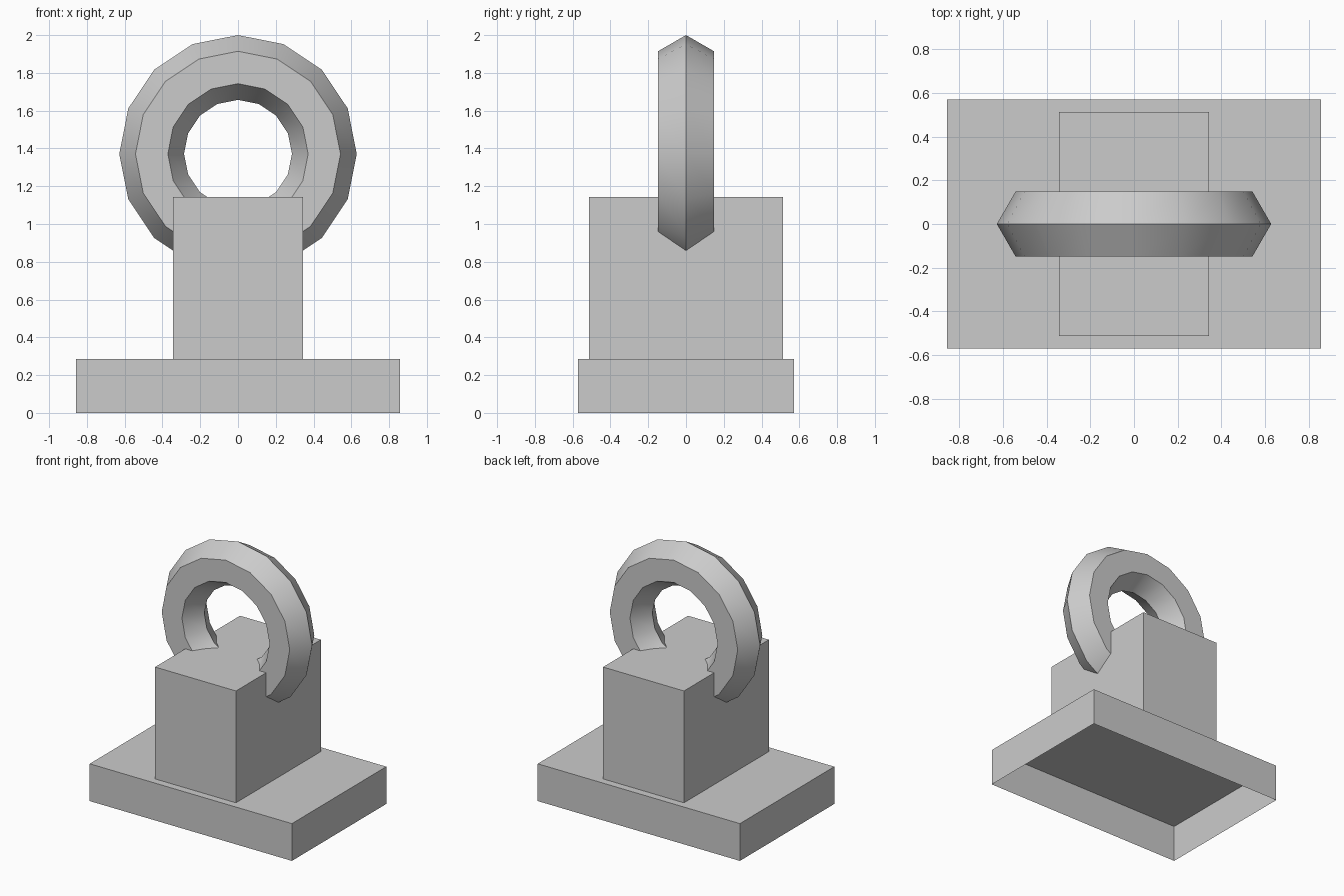
import bpy
import bmesh
import math
from mathutils import Matrix, Vector

cube = bpy.data.objects.get("Cube")
if cube:
    bpy.data.objects.remove(cube, do_unlink=True)

# Single plain grey for every part
grey = bpy.data.materials.new("plain_grey")
grey.use_nodes = True
colour = (0.6, 0.6, 0.6, 1)
grey.diffuse_color = colour
grey.node_tree.nodes["Principled BSDF"].inputs["Base Color"].default_value = colour

UNIT = 2 / 3.5  # design unit that makes the model 2 high


def add_object(name, bm):
    mesh = bpy.data.meshes.new(name)
    bm.to_mesh(mesh)
    bm.free()
    mesh.materials.append(grey)
    obj = bpy.data.objects.new(name, mesh)
    bpy.context.collection.objects.link(obj)
    return obj


def open_box(name, size, bottom):
    """Thin-walled box without an underside."""
    bm = bmesh.new()
    bmesh.ops.create_cube(bm, size=1)
    under = [f for f in bm.faces if f.normal.z < -0.5]
    bmesh.ops.delete(bm, geom=under, context='FACES_ONLY')
    bmesh.ops.scale(bm, vec=Vector(size) * UNIT, verts=bm.verts)
    bmesh.ops.translate(bm, vec=(0, 0, (bottom + size[2] / 2) * UNIT), verts=bm.verts)
    return add_object(name, bm)


def ring(name, major, minor, height, segments, sides):
    """Upright ring: a polygon profile spun around the y axis."""
    bm = bmesh.new()
    profile = []
    for i in range(sides):
        a = math.tau * i / sides
        profile.append(bm.verts.new((0, minor * math.sin(a), major + minor * math.cos(a))))
    edges = [bm.edges.new((profile[i], profile[(i + 1) % sides])) for i in range(sides)]
    bmesh.ops.spin(bm, geom=profile + edges, cent=(0, 0, 0), axis=(0, 1, 0),
                   angle=math.tau, steps=segments, use_duplicate=False)
    bmesh.ops.remove_doubles(bm, verts=bm.verts, dist=0.001)
    bmesh.ops.recalc_face_normals(bm, faces=bm.faces)
    bm.transform(Matrix.Translation((0, 0, height * UNIT)) @ Matrix.Scale(UNIT, 4))
    return add_object(name, bm)


# Base plate and the block standing on it
open_box("base", (3, 2, 0.5), 0)
open_box("block", (1.2, 1.8, 1.5), 0.5)

# Ring sunk into the top of the block, smooth around but sharp across its facets
loop = ring("ring", 0.8, 0.3, 2.4, 16, 6)
bpy.ops.object.select_all(action='DESELECT')
loop.select_set(True)
bpy.context.view_layer.objects.active = loop
bpy.ops.object.shade_smooth_by_angle(angle=math.radians(30))
